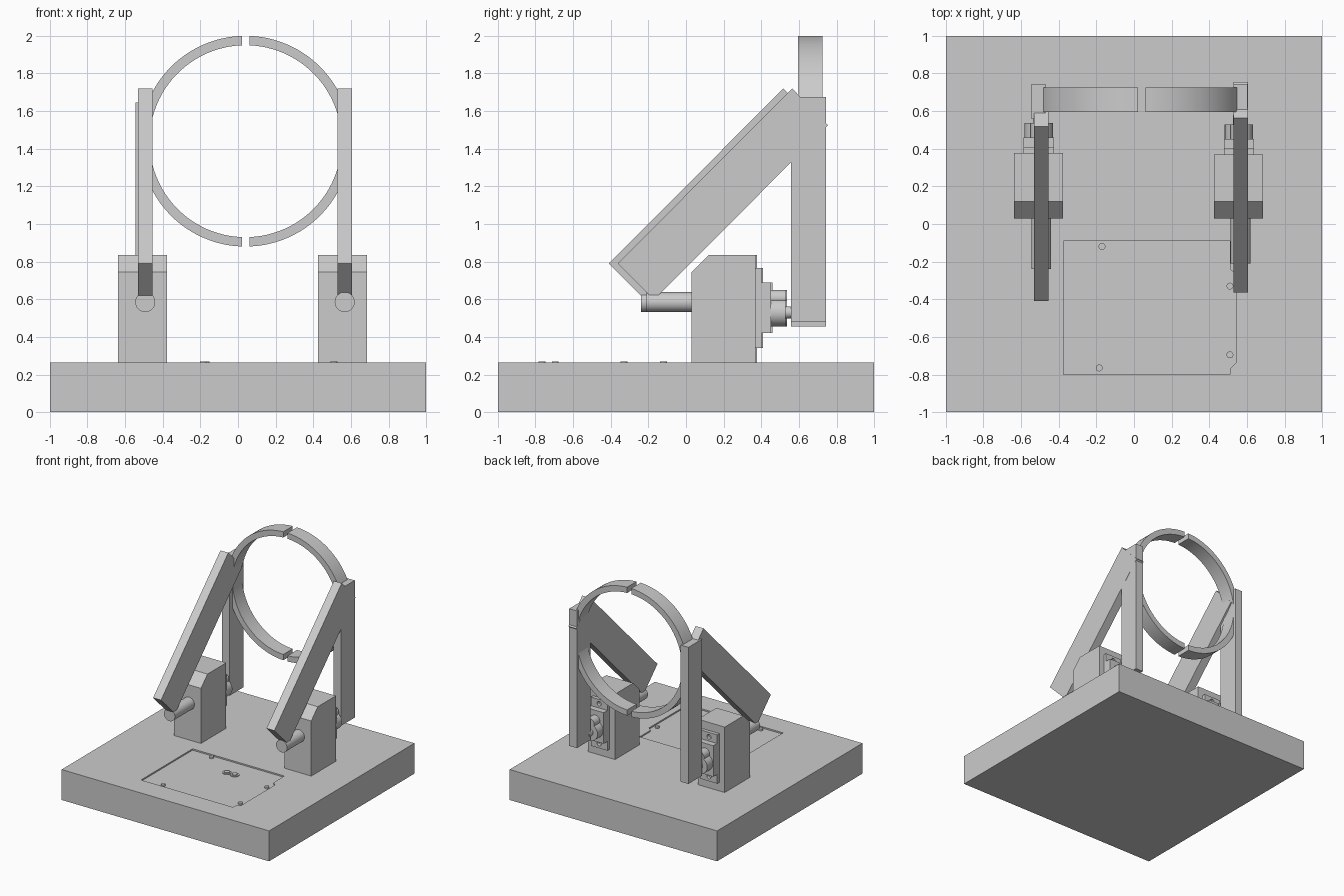
import bpy
import bmesh
import math
from mathutils import Matrix, Vector

cube = bpy.data.objects.get("Cube")
if cube:
    bpy.data.objects.remove(cube, do_unlink=True)

grey = bpy.data.materials.new("plain grey")
grey.use_nodes = True
COLOUR = (0.6, 0.6, 0.6, 1)
grey.diffuse_color = COLOUR
grey.node_tree.nodes["Principled BSDF"].inputs["Base Color"].default_value = COLOUR


def finish(name, bm, smooth=False):
    bmesh.ops.recalc_face_normals(bm, faces=bm.faces)
    mesh = bpy.data.meshes.new(name)
    bm.to_mesh(mesh)
    bm.free()
    mesh.materials.append(grey)
    obj = bpy.data.objects.new(name, mesh)
    bpy.context.collection.objects.link(obj)
    if smooth:
        bpy.ops.object.select_all(action='DESELECT')
        bpy.context.view_layer.objects.active = obj
        obj.select_set(True)
        bpy.ops.object.shade_smooth_by_angle(angle=math.radians(30))
    return obj


def prism(name, points, direction, smooth=False):
    """Extrude a closed outline along a direction."""
    bm = bmesh.new()
    face = bm.faces.new([bm.verts.new(p) for p in points])
    result = bmesh.ops.extrude_face_region(bm, geom=[face])
    moved = [v for v in result["geom"] if isinstance(v, bmesh.types.BMVert)]
    bmesh.ops.translate(bm, verts=moved, vec=Vector(direction))
    return finish(name, bm, smooth)


def box(name, x, y, z):
    outline = [(x[0], y[0], z[0]), (x[1], y[0], z[0]), (x[1], y[1], z[0]), (x[0], y[1], z[0])]
    return prism(name, outline, (0, 0, z[1] - z[0]))


def cylinder(name, start, axis, length, radius):
    """Cylinder from a start point along the y or z axis."""
    bm = bmesh.new()
    turn = Matrix.Rotation(-math.pi / 2, 4, 'X') if axis == 'Y' else Matrix()
    place = Matrix.Translation(start) @ turn @ Matrix.Translation((0, 0, length / 2))
    bmesh.ops.create_cone(bm, cap_ends=True, segments=48, radius1=radius,
                          radius2=radius, depth=length, matrix=place)
    return finish(name, bm, True)


def cut(target, cutter):
    mod = target.modifiers.new("cut", 'BOOLEAN')
    mod.operation = 'DIFFERENCE'
    mod.solver = 'EXACT'
    mod.object = cutter
    cutter.hide_render = True
    cutter.hide_set(True)


# Base with a shallow pocket holding the battery cover
TOP, FLOOR = 0.265, 0.253
base = box("base", (-1, 1), (-1, 1), (0, TOP))
cover = [(-0.375, -0.8), (0.51, -0.8), (0.51, -0.77), (0.545, -0.735),
         (0.545, -0.27), (0.51, -0.24), (0.51, -0.09), (-0.375, -0.09)]
cut(base, prism("cover_pocket_cutter", [(x, y, FLOOR) for x, y in cover], (0, 0, 0.1)))

for i, (x, y) in enumerate([(-0.17, -0.12), (-0.185, -0.765), (0.51, -0.33), (0.51, -0.695)]):
    cylinder(f"cover_screw_{i + 1}", (x, y, FLOOR - 0.01), 'Z', 0.025, 0.018)
for i, x in enumerate((0.09, 0.165)):
    cylinder(f"terminal_rim_{i + 1}", (x, -0.28, FLOOR - 0.01), 'Z', 0.016, 0.036)
    cylinder(f"terminal_{i + 1}", (x, -0.28, FLOOR - 0.01), 'Z', 0.022, 0.022)


def side_assembly(side, cx, arm_x, arm_y, post_x, post_z, pin_y, block_back):
    # Servo housing with a sloped front top edge
    profile = [(0.03, TOP), (block_back, TOP), (block_back, 0.835), (0.12, 0.835), (0.03, 0.745)]
    prism(side + "_housing", [(cx - 0.13, y, z) for y, z in profile], (0.26, 0, 0))

    # Servo: flange with screw holes, body, gear covers and shaft
    sx, back = cx + 0.002, block_back + 0.03
    flange = box(side + "_servo_flange", (sx - 0.08, sx + 0.08),
                 (block_back - 0.01, back), (0.34, 0.765))
    for label, z in (("low", 0.38), ("high", 0.727)):
        cut(flange, cylinder(f"{side}_{label}_hole_cutter", (sx, block_back + 0.001, z),
                             'Y', 0.1, 0.02))
    box(side + "_servo_body", (sx - 0.08, sx + 0.08), (back - 0.01, back + 0.052), (0.42, 0.69))
    cylinder(side + "_gear_cover", (sx, back + 0.04, 0.53), 'Y', 0.09, 0.075)
    cylinder(side + "_small_gear_cover", (sx, back + 0.04, 0.606), 'Y', 0.09, 0.044)
    cylinder(side + "_servo_shaft", (sx, back + 0.12, 0.53), 'Y', 0.06, 0.032)

    # Pivot pin at the front of the housing
    cylinder(side + "_pivot_pin", (arm_x, pin_y, 0.585), 'Y', 0.05 - pin_y, 0.053)

    # Upright post and the slanted arm joining its top
    box(side + "_post", (post_x - 0.037, post_x + 0.037), (0.557, 0.745), post_z)
    arm = [(0, 0.79), (0.193, 0.597), (1.118, 1.525), (0.927, 1.72)]
    prism(side + "_arm", [(arm_x - 0.038, arm_y + y, z) for y, z in arm], (0.076, 0, 0))


side_assembly("right", -0.508, -0.493, -0.41, -0.508, (0.455, 1.645), -0.24, 0.378)
side_assembly("left", 0.555, 0.567, -0.363, 0.567, (0.48, 1.675), -0.21, 0.37)

# Split ring held between the posts: two half hoops with a narrow gap
OUTER, INNER, GAP = 0.56, 0.51, 0.02
STEPS = 48
for name, sign in (("right_half_ring", -1), ("left_half_ring", 1)):
    outline = []
    for radius, order in ((OUTER, range(STEPS + 1)), (INNER, range(STEPS, -1, -1))):
        limit = math.acos(GAP / radius)
        for i in order:
            a = limit * (2 * i / STEPS - 1)
            outline.append((0.04 + sign * radius * math.cos(a), 0.595, 1.44 + radius * math.sin(a)))
    prism(name, outline, (0, 0.13, 0), True)
